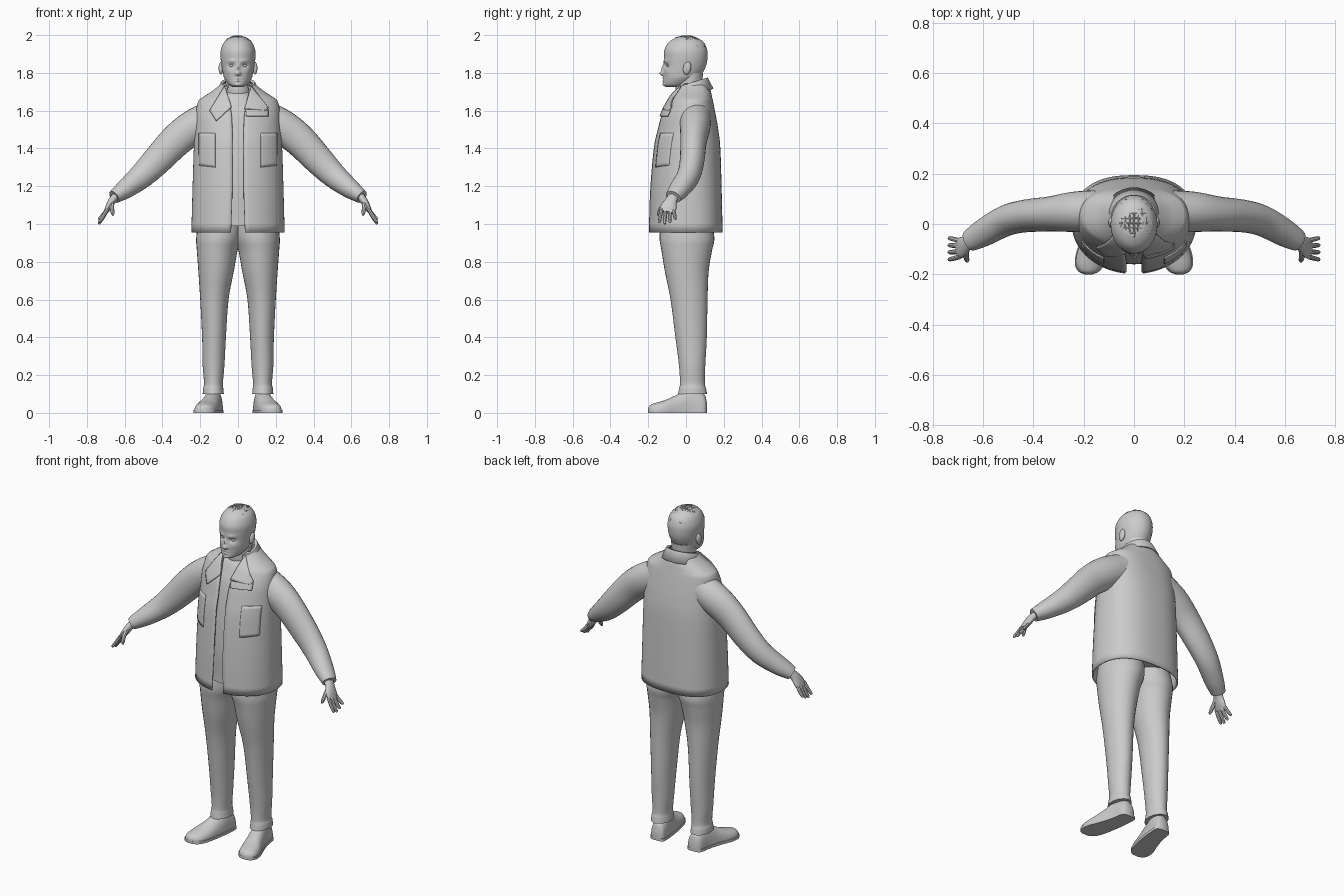
import bpy, bmesh, math, random
from mathutils import Vector

random.seed(4)
cube = bpy.data.objects.get("Cube")
if cube:
    bpy.data.objects.remove(cube, do_unlink=True)

gray = bpy.data.materials.new("plain_gray")
gray.use_nodes = True
gray.diffuse_color = (0.6, 0.6, 0.6, 1)
gray.node_tree.nodes["Principled BSDF"].inputs["Base Color"].default_value = gray.diffuse_color


def finish(name, bm, thick=0, angle=40):
    bmesh.ops.recalc_face_normals(bm, faces=bm.faces)
    mesh = bpy.data.meshes.new(name)
    bm.to_mesh(mesh)
    bm.free()
    mesh.materials.append(gray)
    ob = bpy.data.objects.new(name, mesh)
    bpy.context.collection.objects.link(ob)
    bpy.ops.object.select_all(action='DESELECT')
    ob.select_set(True)
    bpy.context.view_layer.objects.active = ob
    bpy.ops.object.shade_smooth_by_angle(angle=math.radians(angle))
    if thick:
        mod = ob.modifiers.new("thickness", 'SOLIDIFY')
        mod.thickness = thick
        mod.offset = 0
    return ob


def spline(rows, k=5):
    """Catmull-Rom resampling of rows of numbers."""
    rows = [Vector(r) for r in rows]
    ends = [2 * rows[0] - rows[1]] + rows + [2 * rows[-1] - rows[-2]]
    out = []
    for a, b, c, d in zip(ends, ends[1:], ends[2:], ends[3:]):
        for i in range(k):
            t = i / k
            out.append(b + (c - a) * (t / 2) + (2 * a - 5 * b + 4 * c - d) * (t * t / 2)
                       + (3 * b - a - 3 * c + d) * (t ** 3 / 2))
    return out + [rows[-1]]


def skin(loops, closed=True, caps=True):
    bm = bmesh.new()
    vs = [[bm.verts.new(p) for p in loop] for loop in loops]
    n = len(vs[0])
    for a, b in zip(vs, vs[1:]):
        for i in range(n if closed else n - 1):
            j = (i + 1) % n
            bm.faces.new((a[i], a[j], b[j], b[i]))
    if caps and closed:
        bm.faces.new(vs[0])
        bm.faces.new(vs[-1])
    return bm


def ring(z, w, yf, yb, cx=0, gap=0, n=48, power=2.0, tilt=0):
    """Level cross-section; a gap leaves it open at the front."""
    mid, half = (yf + yb) / 2, (yb - yf) / 2
    a0 = math.asin(min(gap / w, 1))
    pts = []
    for i in range(n):
        t = i / (n - 1) if gap else i / n
        a = -math.pi / 2 + a0 + t * (2 * math.pi - 2 * a0)
        c, s = math.cos(a), math.sin(a)
        e = 2 / power if s > 0 else 1
        y = mid + half * math.copysign(abs(s) ** e, s)
        pts.append((cx + w * math.copysign(abs(c) ** e, c), y, z + tilt * (y - yb)))
    return pts


def tube(name, rows, n=20, k=4):
    """Rows: x, y, z, radius across, radius along y."""
    rows = spline(rows, k)
    loops = []
    for i, r in enumerate(rows):
        a, b = rows[max(i - 1, 0)], rows[min(i + 1, len(rows) - 1)]
        d = (Vector(b[:3]) - Vector(a[:3])).normalized()
        u = d.cross(Vector((0, 1, 0))).normalized()
        v = u.cross(d)
        loops.append([Vector(r[:3]) + u * r[3] * math.cos(q) + v * r[4] * math.sin(q)
                      for q in (2 * math.pi * j / n for j in range(n))])
    return finish(name, skin(loops))


def ball(name, loc, scale, tilt=0):
    bm = bmesh.new()
    bmesh.ops.create_uvsphere(bm, u_segments=20, v_segments=12, radius=1)
    ob = finish(name, bm)
    ob.location, ob.scale, ob.rotation_euler = loc, scale, (tilt, 0, 0)


# Vest: open-fronted shell, rows of height, half width, front, back, opening
vest_rows = spline([
    (.955, .243, -.195, .19, .037), (1.18, .237, -.187, .185, .03),
    (1.4, .23, -.168, .178, .03), (1.5, .225, -.147, .167, .03),
    (1.58, .22, -.125, .153, .034), (1.645, .208, -.092, .14, .045),
    (1.668, .185, -.08, .135, .05), (1.70, .135, -.06, .128, .058),
    (1.74, .085, -.03, .115, .064)])
loops = [ring(z, w, f, b, gap=g, n=64, power=2.5) for z, w, f, b, g in vest_rows]
finish("vest", skin(loops, closed=False), .008)


def vest_front(x, z):
    r = min(vest_rows, key=lambda q: abs(q[0] - z))
    i = min(list(vest_rows).index(r), len(vest_rows) - 2)
    if r[0] > z and i > 0:
        i -= 1
    a, b = vest_rows[i], vest_rows[i + 1]
    r = a.lerp(b, max(0, min(1, (z - a[0]) / (b[0] - a[0]))))
    h = (r[3] - r[2]) / 2
    return r[2] + h - h * math.sqrt(max(0, 1 - (x / r[1]) ** 2))


def patch(name, quad, lift, thick=.007, n=10):
    """Cloth piece laid on the vest front, from four x, z corners."""
    a, b, c, d = [Vector(q) for q in quad]
    loops = []
    for i in range(n + 1):
        line = [a.lerp(b, j / n).lerp(d.lerp(c, j / n), i / n) for j in range(n + 1)]
        loops.append([(p.x, vest_front(p.x, p.y) - lift, p.y) for p in line])
    finish(name, skin(loops, closed=False), thick)


# Lapels, flap, pockets and collar
patch("right_lapel", [(-.07, 1.73), (-.15, 1.6), (-.115, 1.545), (-.034, 1.62)], .012)
patch("left_lapel", [(.07, 1.73), (.16, 1.615), (.15, 1.6), (.034, 1.61)], .012)
patch("chest_flap", [(.04, 1.605), (.16, 1.605), (.16, 1.57), (.045, 1.57)], .011)
for side, s in (("left", 1), ("right", -1)):
    patch(side + "_pocket", [(s * .12, 1.48), (s * .205, 1.48), (s * .205, 1.31), (s * .12, 1.3)], .006)
collar = [ring(1.765, .076, -.05, .10, gap=.05, tilt=.3),
          ring(1.772, .088, -.055, .114, gap=.056, tilt=.32),
          ring(1.715, .115, -.075, .142, gap=.066, tilt=.2)]
finish("collar", skin(collar, closed=False), .008)

# Shirt and belt
shirt = spline([(1.03, .2, -.155, .15), (1.2, .2, -.16, .15), (1.4, .2, -.145, .15),
                (1.56, .19, -.115, .13), (1.63, .165, -.087, .12), (1.67, .11, -.068, .11),
                (1.695, .078, -.05, .1)])
finish("shirt", skin([ring(*r, power=2.4) for r in shirt]))
finish("belt", skin([ring(z, .205, -.152, .145) for z in (.99, 1.035)]))

# Neck and head
neck = spline([(1.6, .08, -.055, .1), (1.67, .07, -.052, .09), (1.72, .066, -.055, .085),
               (1.8, .068, -.04, .09)])
finish("neck", skin([ring(*r) for r in neck]))
head_rows = spline([
    (1.726, .028, -.105, -.03), (1.738, .05, -.12, .02), (1.77, .072, -.119, .06),
    (1.80, .08, -.12, .088), (1.84, .087, -.117, .107), (1.88, .092, -.117, .114),
    (1.92, .091, -.115, .112), (1.96, .075, -.093, .095), (1.985, .045, -.055, .06),
    (1.994, .012, -.015, .018)], 8)
bm = skin([ring(*r, n=80) for r in head_rows])
# Face relief: x, z, spread in x, spread in z, push forward
relief = [(0, 1.797, .013, .012, .021), (0, 1.825, .009, .018, .011),
          (.034, 1.838, .016, .011, -.013), (.032, 1.863, .022, .008, .005),
          (0, 1.772, .022, .004, .005), (0, 1.758, .02, .004, .005),
          (0, 1.735, .02, .009, .005), (.05, 1.805, .015, .015, .003)]
for v in bm.verts:
    if v.co.y < -.02:
        v.co.y -= sum(m * math.exp(-((abs(v.co.x) - x) / sx) ** 2 - ((v.co.z - z) / sz) ** 2)
                      for x, z, sx, sz, m in relief)
finish("head", bm, angle=60)

# Hair: crossing strands over the crown
bm = bmesh.new()
step, grid = .019, {}
for i in range(-5, 6):
    for j in range(-6, 7):
        x, y = i * step * .9, j * step
        r2 = (x / .09) ** 2 + (y / .112) ** 2
        if r2 < .93:
            z = 1.896 + .1 * math.sqrt(1 - r2) + random.uniform(-.002, .004)
            grid[i, j] = bm.verts.new((x + random.uniform(-.002, .002), y + .003, z))
for i, j in grid:
    cell = [(i, j), (i + 1, j), (i + 1, j + 1), (i, j + 1)]
    if all(c in grid for c in cell):
        bm.faces.new([grid[c] for c in cell])
hair = finish("hair", bm)
wire = hair.modifiers.new("strands", 'WIREFRAME')
wire.thickness = .006

# Paired parts
leg_rows = spline([
    (.10, .075, .187, -.042, .112), (.13, .078, .185, -.036, .106), (.16, .08, .18, -.032, .1),
    (.25, .072, .187, -.037, .102), (.4, .064, .19, -.056, .11), (.6, .05, .2, -.082, .114),
    (.75, .022, .21, -.112, .12), (.86, .002, .218, -.13, .138),
    (.93, -.02, .221, -.14, .15), (1.04, -.03, .205, -.13, .13)])
shoe_rows = spline([
    (.112, .122, .02, .05), (.095, .123, .042, .1), (.03, .13, .047, .135),
    (-.04, .145, .053, .1), (-.11, .165, .06, .068), (-.16, .176, .055, .053),
    (-.188, .18, .038, .042), (-.2, .181, .014, .026)])
for side, s in (("left", 1), ("right", -1)):
    ball(side + "_ear", (s * .09, .006, 1.825), (.013, .021, .034), -.2)
    ball(side + "_eye", (s * .034, -.09, 1.838), (.013, .012, .01))

    # Sleeve and cuff
    tube(side + "_sleeve", [
        (s * .14, .05, 1.56, .095, .085), (s * .24, .048, 1.51, .092, .08),
        (s * .33, .04, 1.44, .087, .07), (s * .43, .032, 1.335, .078, .065),
        (s * .51, .013, 1.255, .067, .061), (s * .59, -.03, 1.19, .053, .056),
        (s * .635, -.056, 1.158, .042, .048), (s * .655, -.068, 1.143, .036, .042)], 28)

    # Hand
    tube(side + "_palm", [
        (s * .64, -.06, 1.155, .022, .028), (s * .665, -.078, 1.125, .02, .031),
        (s * .685, -.092, 1.09, .017, .042), (s * .7, -.1, 1.062, .011, .037)], 16)
    for k, (name, drop) in enumerate((("index", .062), ("middle", .07),
                                      ("ring", .062), ("little", .045))):
        y, spread = -.13 + .021 * k, (k - 1.5) * .007
        tube(f"{side}_{name}_finger", [
            (s * .692, y, 1.078, .01, .01), (s * .715, y + spread * .6, 1.07 - drop * .5, .01, .0095),
            (s * .733, y + spread, 1.07 - drop * .9, .008, .008),
            (s * .738, y + spread, 1.07 - drop, .004, .004)], 8, 3)
    tube(side + "_thumb", [
        (s * .668, -.1, 1.115, .014, .014), (s * .668, -.128, 1.088, .012, .012),
        (s * .664, -.143, 1.06, .01, .01), (s * .662, -.148, 1.045, .005, .005)], 8, 3)

    # Trouser leg
    loops = [ring(z, (o - i) / 2, f, b, cx=s * (i + o) / 2, n=32)
             for z, i, o, f, b in leg_rows]
    finish(side + "_trouser_leg", skin(loops))

    # Shoe with a flat sole
    upper, sole = [], []
    for y, cx, hw, top in shoe_rows:
        arc = [math.pi * q / 14 for q in range(15)]
        upper.append([(s * cx + hw * math.cos(a), y, .012 + (top - .012) * math.sin(a) ** .8)
                      for a in arc])
        sole.append([(s * cx + (hw + .004) * p, y, z)
                     for p, z in ((-1, 0), (1, 0), (1, .016), (-1, .016))])
    finish(side + "_shoe", skin(upper))
    finish(side + "_sole", skin(sole))
